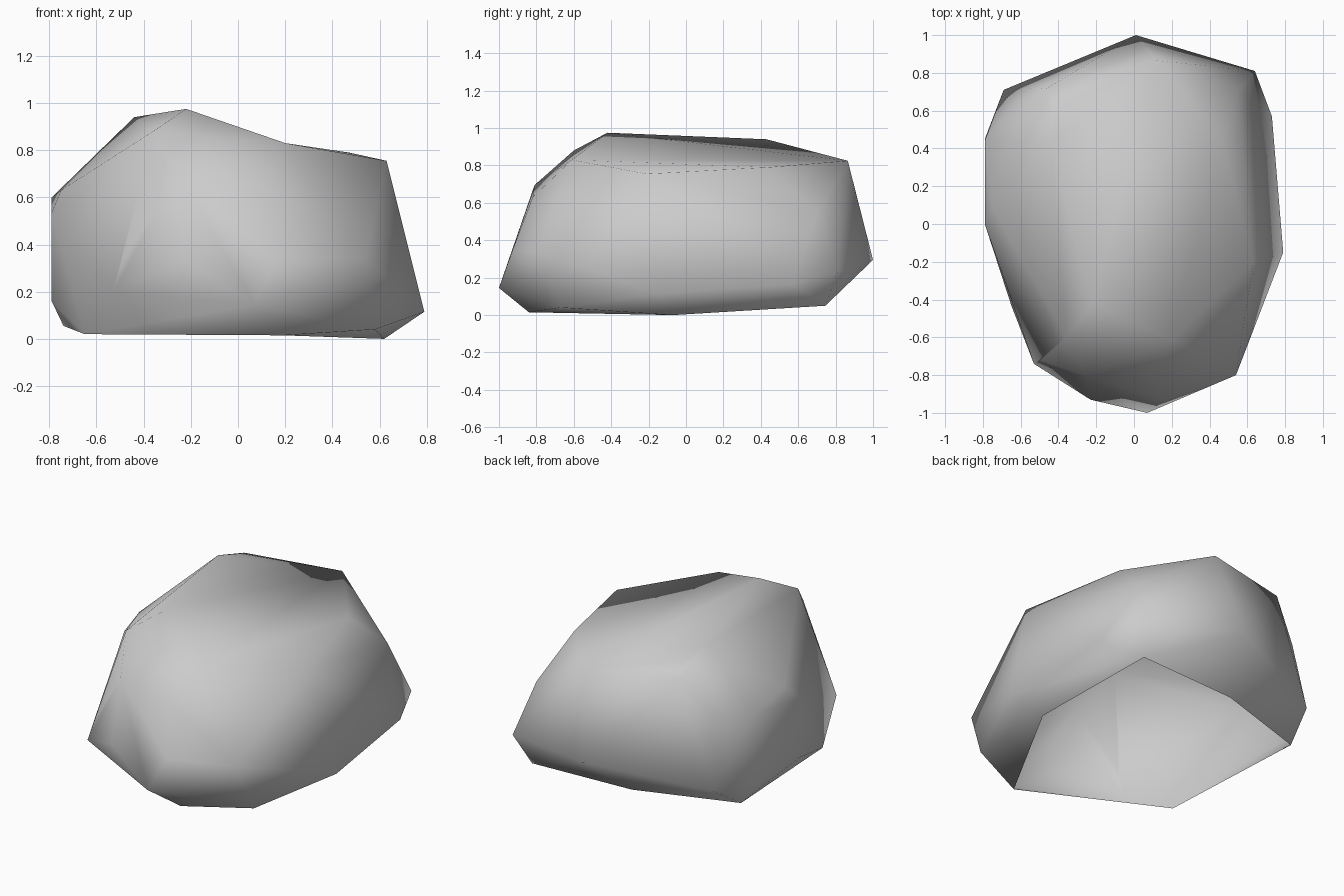
import bpy
import bmesh

# Remove only the default object
default_cube = bpy.data.objects.get("Cube")
if default_cube:
    bpy.data.objects.remove(default_cube, do_unlink=True)


def flat_material(name, color):
    material = bpy.data.materials.new(name)
    material.use_nodes = True
    material.diffuse_color = color
    shader = material.node_tree.nodes["Principled BSDF"]
    shader.inputs["Base Color"].default_value = color
    shader.inputs["Roughness"].default_value = 0.9
    return material


# Corners of the boulder, grouped from the ground upwards
rim_corners = [
    (.62, -.07, 0), (.19, -.84, .015), (-.65, -.43, .02),
    (-.74, .51, .055), (-.12, .71, .05), (.55, .745, .05),
]
belly_corners = [
    (.58, -.67, .04), (.79, -.15, .115), (.07, -1, .145), (-.53, -.74, .2),
    (-.79, .0, .16), (-.79, .45, .16), (-.69, .71, .19), (.01, 1, .295),
    (.64, .81, .23), (.73, .57, .165),
]
shoulder_corners = [
    (.54, -.8, .34), (-.23, -.93, .33), (.16, -.93, .34), (-.49, -.72, .34),
    (-.79, .0, .535), (-.75, .09, .63), (-.79, .44, .6), (-.65, .63, .63),
    (.55, .7, .55), (-.25, -.81, .695), (.1, -.82, .63),
]
peak, brow = (-.22, -.42, .975), (.2, -.61, .83)
left_front, left_back = (.63, -.21, .755), (.47, .435, .79)
crown_corners = [
    peak, brow, left_front, left_back, (.12, .865, .825), (-.36, -.6, .88),
    (-.44, .43, .94), (-.41, .61, .89), (-.46, .72, .84),
]


def build_boulder(name, corner_groups, material):
    """Wrap the corners in a faceted skin, hollow at the base, softly shaded."""
    bm = bmesh.new()
    vert_at = {c: bm.verts.new(c) for group in corner_groups for c in group}
    bmesh.ops.convex_hull(bm, input=list(bm.verts))

    # Sink the crown a little by turning two of its ridges
    for end in (left_front, left_back):
        ridge = bm.edges.get((vert_at[peak], vert_at[end]))
        if ridge:
            bmesh.utils.edge_rotate(ridge, True)

    # Open underside
    rim = {vert_at[c] for c in rim_corners}
    underside = [f for f in bm.faces if all(v in rim for v in f.verts)]
    bmesh.ops.delete(bm, geom=underside, context="FACES")
    loose = [v for v in bm.verts if not v.link_faces]
    bmesh.ops.delete(bm, geom=loose, context="VERTS")

    bmesh.ops.recalc_face_normals(bm, faces=list(bm.faces))
    for face in bm.faces:
        face.smooth = True

    mesh = bpy.data.meshes.new(name)
    bm.to_mesh(mesh)
    bm.free()
    mesh.materials.append(material)
    boulder = bpy.data.objects.new(name, mesh)
    bpy.context.collection.objects.link(boulder)


stone_grey = flat_material("stone grey", (0.6, 0.6, 0.6, 1))
build_boulder(
    "boulder",
    [rim_corners, belly_corners, shoulder_corners, crown_corners],
    stone_grey,
)
